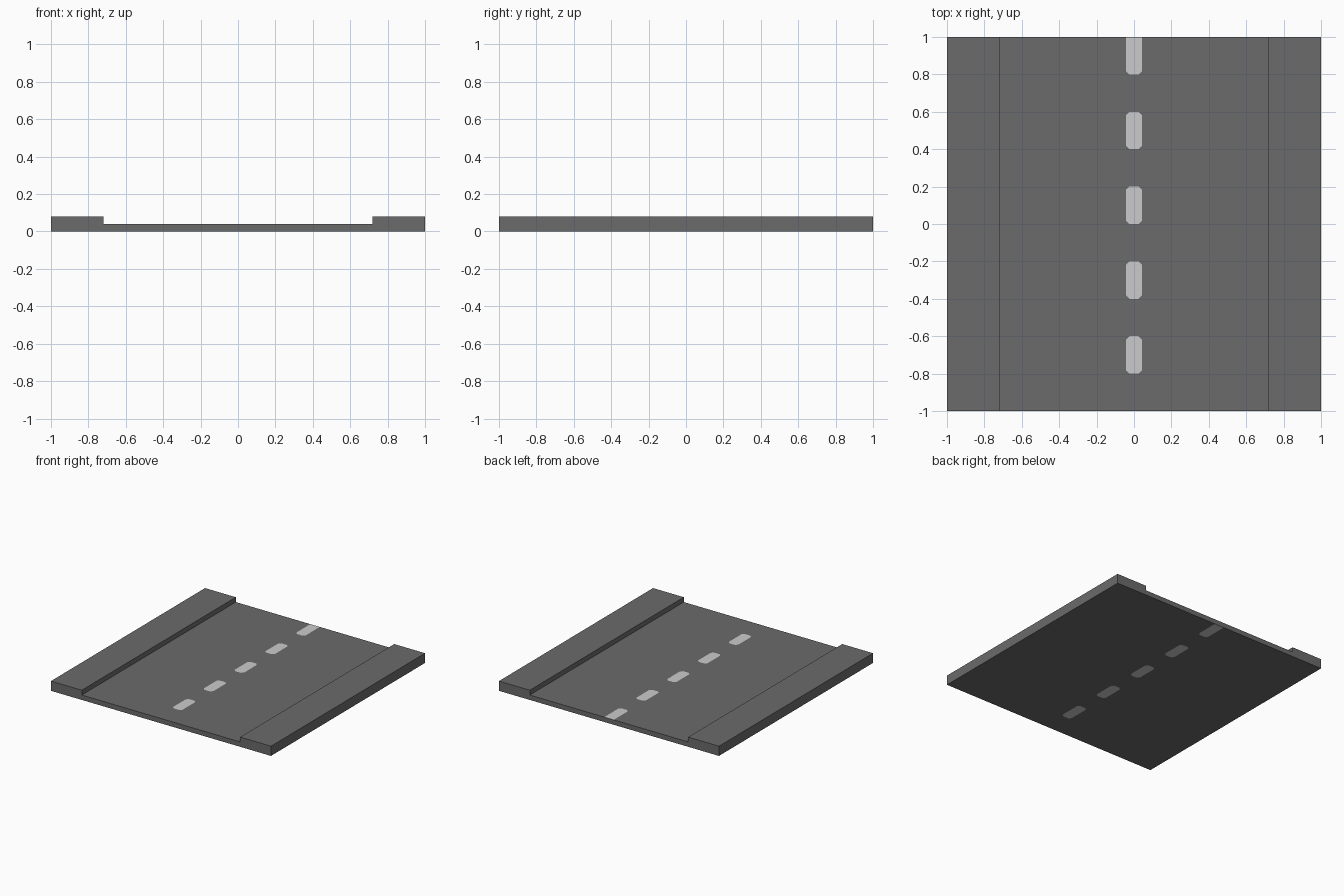
import bpy, bmesh
from mathutils import Vector

if "Cube" in bpy.data.objects:
    bpy.data.objects.remove(bpy.data.objects["Cube"])

HALF_W, LENGTH, CORNER = 0.043, 0.2, 0.018
STARTS = [-0.8, -0.4, 0.0, 0.4, 0.8]


def material(name, value):
    m = bpy.data.materials.new(name)
    m.diffuse_color = (value, value, value, 1)
    m.use_nodes = True
    m.node_tree.nodes["Principled BSDF"].inputs["Base Color"].default_value = m.diffuse_color
    return m


def cut(bm, co, no, test):
    """Slice only the faces whose centre passes the test."""
    faces = [f for f in bm.faces if test(f.calc_center_median())]
    geom = set(faces)
    for f in faces:
        geom.update(f.edges)
        geom.update(f.verts)
    bmesh.ops.bisect_plane(bm, geom=list(geom), dist=1e-5,
                           plane_co=Vector(co), plane_no=Vector(no))


# Road slab with raised kerbs: a profile swept along y
half = [(0.72, 0.04), (0.72, 0.08), (1, 0.08), (1, 0)]
profile = half + [(-x, z) for x, z in reversed(half)]
bm = bmesh.new()
face = bm.faces.new([bm.verts.new((x, -1, z)) for x, z in profile])
swept = bmesh.ops.extrude_face_region(bm, geom=[face], use_keep_orig=True)
bmesh.ops.translate(bm, vec=(0, 2, 0),
                    verts=[v for v in swept["geom"] if isinstance(v, bmesh.types.BMVert)])
bmesh.ops.recalc_face_normals(bm, faces=bm.faces)

# Cut the centre strip out of the slab faces
for s in (-1, 1):
    cut(bm, (s * HALF_W, 0, 0), (1, 0, 0), lambda c: abs(c.x) < 0.5)

# Cut dash ends, then their clipped corners
for y in [v for a in STARTS for v in (a, a + LENGTH) if v < 0.99]:
    cut(bm, (0, y, 0), (0, 1, 0), lambda c: abs(c.x) < HALF_W and abs(c.y) < 0.999)


def in_dash(c):
    return abs(c.x) < HALF_W and any(a < c.y < a + LENGTH + 1e-4 for a in STARTS)


def corners():
    for a in STARTS:
        for y, d in ((a, 1), (a + LENGTH, -1)):
            if y < 0.99:
                for s in (-1, 1):
                    yield y, d, s


for y, d, s in corners():
    cut(bm, (s * HALF_W, y + d * CORNER, 0), (s, -d, 0),
        lambda c: in_dash(c) and abs(c.y - y) < LENGTH * 0.7 and abs(c.y) < 0.999)

# Paint dashes, leaving the clipped corner triangles as asphalt
for f in bm.faces:
    c = f.calc_center_median()
    clipped = any(s * c.x - d * (c.y - y) > HALF_W - CORNER and abs(c.y - y) < CORNER
                  for y, d, s in corners())
    f.material_index = int(in_dash(c) and not clipped)

mesh = bpy.data.meshes.new("road_section")
bm.to_mesh(mesh)
bm.free()
mesh.materials.append(material("asphalt grey", 0.147))
mesh.materials.append(material("marking light grey", 0.60))
bpy.context.collection.objects.link(bpy.data.objects.new("road_section", mesh))
